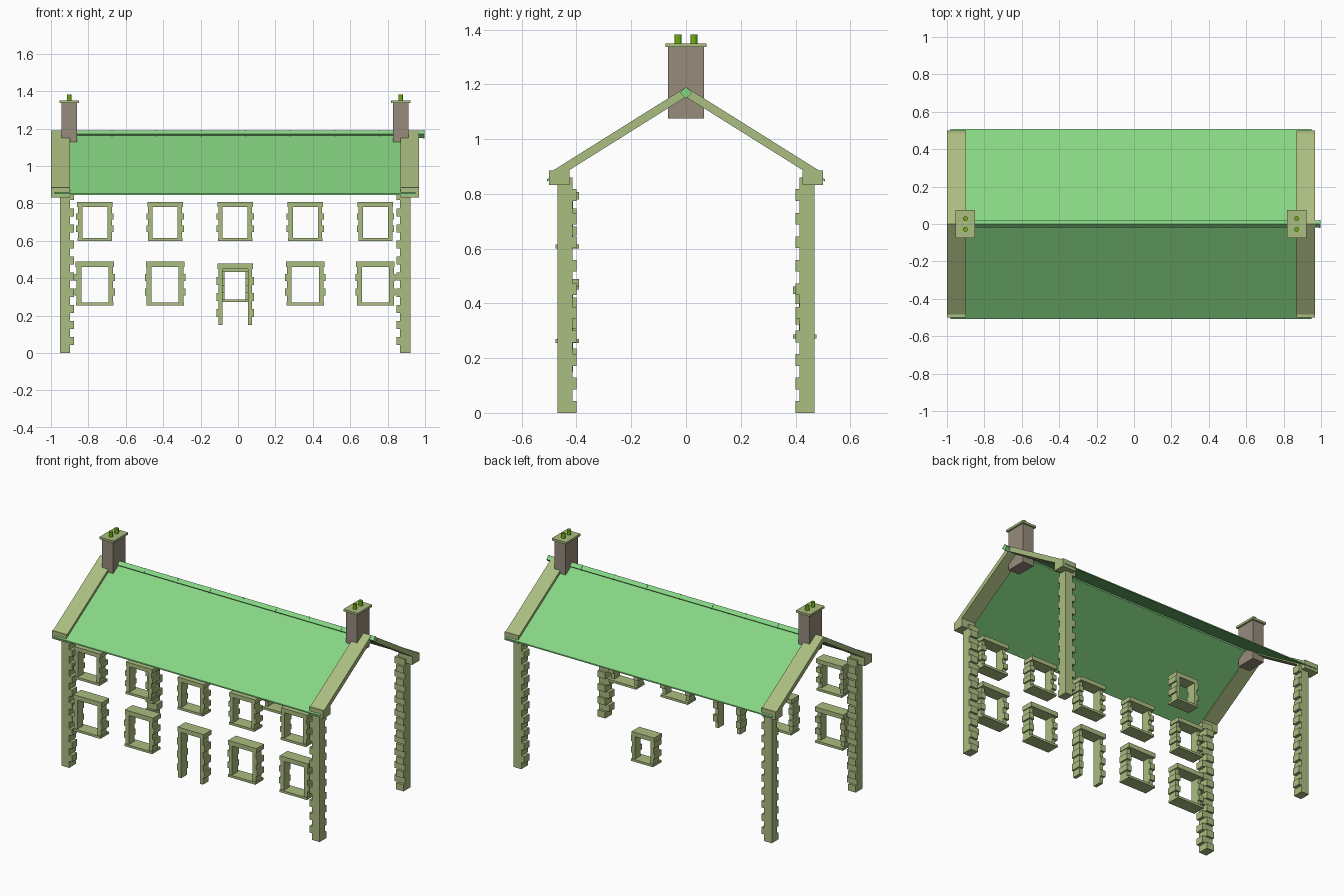
import bpy, bmesh
from mathutils import Matrix, Vector

cube = bpy.data.objects.get("Cube")
if cube:
    bpy.data.objects.remove(cube)


def material(name, color):
    m = bpy.data.materials.new(name)
    m.use_nodes = True
    m.diffuse_color = (*color, 1)
    bsdf = next(n for n in m.node_tree.nodes if n.type == 'BSDF_PRINCIPLED')
    bsdf.inputs["Base Color"].default_value = (*color, 1)
    return m


STONE = material("sage stone", (0.41, 0.51, 0.22))
ROOF = material("roof green", (0.24, 0.67, 0.23))
BRICK = material("taupe brick", (0.31, 0.26, 0.2))
POT = material("bright green clay", (0.16, 0.43, 0.005))


def finish(name, bm, mat):
    bmesh.ops.recalc_face_normals(bm, faces=bm.faces)
    mesh = bpy.data.meshes.new(name)
    bm.to_mesh(mesh)
    bm.free()
    mesh.materials.append(mat)
    ob = bpy.data.objects.new(name, mesh)
    bpy.context.collection.objects.link(ob)
    return ob


def box(bm, x, y, z):
    """Add a block given its (low, high) range on each axis."""
    mid = Vector([sum(r) / 2 for r in (x, y, z)])
    size = Vector([abs(r[1] - r[0]) for r in (x, y, z)])
    bmesh.ops.create_cube(bm, size=1, matrix=Matrix.Translation(mid) @ Matrix.Diagonal((*size, 1)))


def prism(bm, profile, x0, x1):
    """Extrude a (y, z) profile along x."""
    face = bm.faces.new([bm.verts.new((x0, y, z)) for y, z in profile])
    new = bmesh.ops.extrude_face_region(bm, geom=[face])["geom"]
    verts = [v for v in new if isinstance(v, bmesh.types.BMVert)]
    bmesh.ops.translate(bm, verts=verts, vec=(x1 - x0, 0, 0))


def gable(top, edge_y, edge_z, thick):
    """Inverted V profile of constant vertical thickness."""
    return [(-edge_y, edge_z), (0, top), (edge_y, edge_z),
            (edge_y, edge_z - thick), (0, top - thick), (-edge_y, edge_z - thick)]


MID = -0.015      # middle of the walls along x
FRONT = -0.47     # outer wall face

# Corner quoins: blocks alternate long along x and long along y
COURSES = 20
course = 0.86 / COURSES
for side, sx in (("right", -1), ("left", 1)):
    for end, sy in (("front", -1), ("back", 1)):
        bm = bmesh.new()
        cx, cy = MID + sx * 0.937, sy * 0.47
        for i in range(COURSES):
            lx, ly = (0.075, 0.055) if i % 2 else (0.055, 0.07)
            box(bm, (cx, cx - sx * lx), (cy, cy - sy * ly), (i * course, (i + 1) * course))
        finish(f"{end}_{side}_quoins", bm, STONE)


# Stone surrounds for openings
def surround(name, cx, z0, z1, half, inner, lintel, blocks, sy=-1, sill=True):
    bm = bmesh.new()
    face, back = sy * 0.47, sy * 0.39
    base = z0 + 0.015 if sill else z0
    step = (z1 - lintel - base) / blocks
    box(bm, (cx - half + 0.005, cx + half - 0.005), (face, back), (z1 - lintel, z1))
    if sill:
        box(bm, (cx - half + 0.008, cx + half - 0.008), (sy * 0.477, back), (z0, base))
    for s in (-1, 1):
        for i in range(blocks):
            odd = i % 2
            outer = half - (0 if odd else 0.01)
            box(bm, (cx + s * inner, cx + s * outer),
                (face, sy * (0.4 if odd else 0.412)),
                (base + i * step, base + (i + 1) * step))
    finish(name, bm, STONE)


for i in range(5):
    x = MID + (i - 2) * 0.375
    surround(f"upper_window_{i + 1}", x, 0.6, 0.807, 0.1, 0.067, 0.027, 5)
    if i != 2:
        surround(f"lower_window_{i + 1}", x, 0.255, 0.49, 0.108, 0.073, 0.03, 5)
surround("front_door", MID, 0.15, 0.48, 0.1, 0.068, 0.03, 7, sill=False)
surround("back_window", MID, 0.272, 0.462, 0.087, 0.056, 0.028, 4, sy=1)

# Roof slopes
bm = bmesh.new()
prism(bm, gable(1.17, 0.508, 0.853, 0.008), -0.98, 0.95)
finish("roof", bm, ROOF)

# Ridge tiles: diamond section, each with a small collar at its end
bm = bmesh.new()
TILE = 0.238


def diamond(x0, x1, r):
    prism(bm, [(-r, 1.17), (0, 1.17 + r), (r, 1.17), (0, 1.17 - r)], x0, x1)


for i in range(9):
    x1 = 0.998 - i * TILE
    x0 = max(x1 - TILE, -0.985)
    diamond(x0, x1, 0.02)
    diamond(x1 - 0.01, x1, 0.022)
finish("ridge_tiles", bm, ROOF)

# Gable copings with kneeler stones at their feet
for side, x0, x1 in (("right", -1.0, -0.897), ("left", 0.868, 0.968)):
    bm = bmesh.new()
    prism(bm, gable(1.19, 0.485, 0.886, 0.036), x0, x1)
    finish(f"{side}_coping", bm, STONE)
    bm = bmesh.new()
    for s in (-1, 1):
        box(bm, (x0, x1), (s * 0.425, s * 0.5), (0.833, 0.886))
    finish(f"{side}_kneelers", bm, STONE)

# Chimneys
for side, cx in (("right", -0.902), ("left", 0.87)):
    bm = bmesh.new()
    box(bm, (cx - 0.041, cx + 0.041), (-0.065, 0.065), (1.075, 1.336))
    finish(f"{side}_chimney_stack", bm, BRICK)
    bm = bmesh.new()
    box(bm, (cx - 0.052, cx + 0.052), (-0.075, 0.075), (1.336, 1.35))
    finish(f"{side}_chimney_cap", bm, STONE)
    bm = bmesh.new()
    for y in (-0.029, 0.029):
        bmesh.ops.create_cone(bm, cap_ends=True, segments=12, radius1=0.013, radius2=0.013,
                              depth=0.035, matrix=Matrix.Translation((cx, y, 1.3645)))
    finish(f"{side}_chimney_pots", bm, POT)
